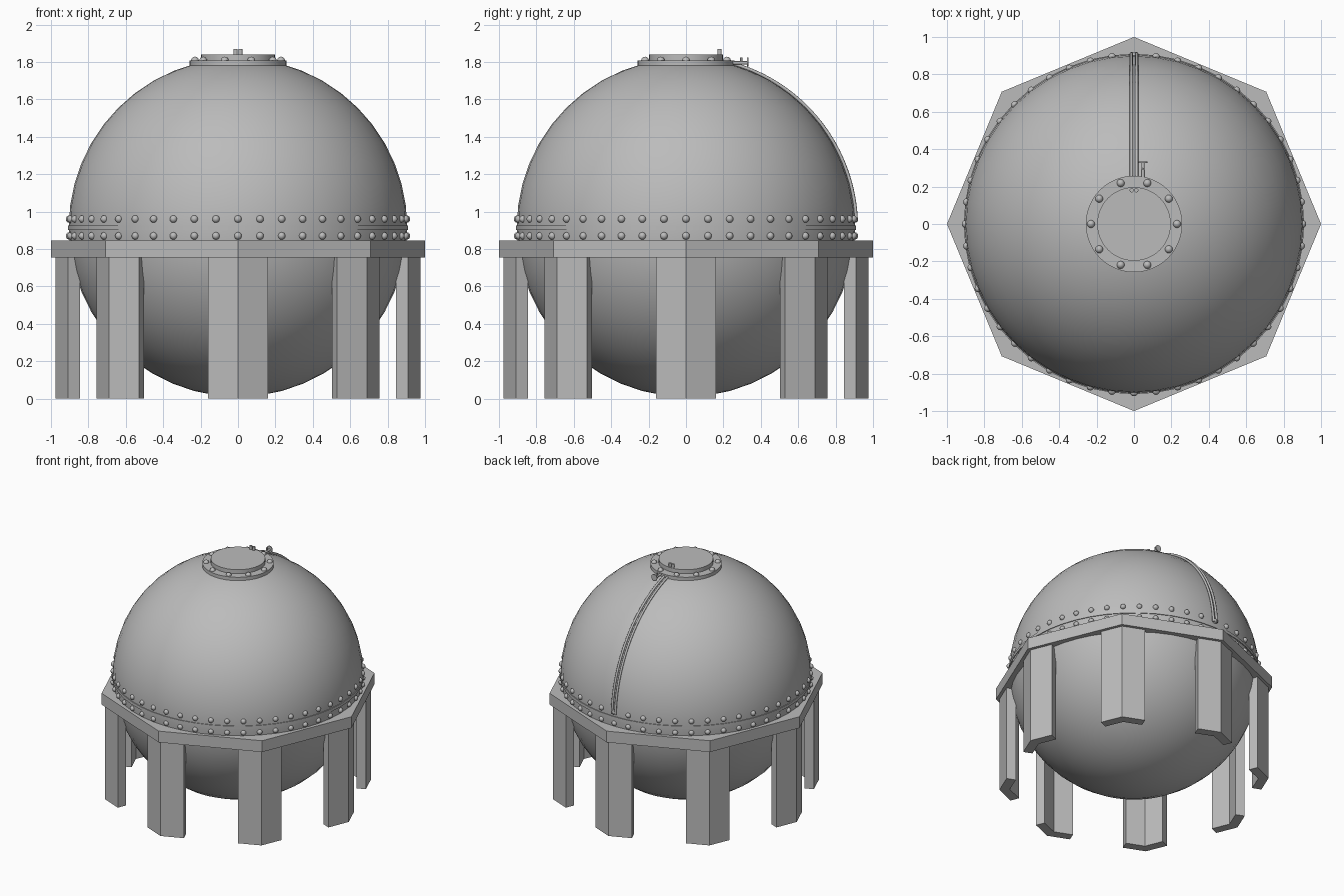
import bpy, bmesh, math
from mathutils import Matrix, Vector

if "Cube" in bpy.data.objects:
    bpy.data.objects.remove(bpy.data.objects["Cube"])

# One grey metal for the whole tank
grey = bpy.data.materials.new("grey_metal")
grey.use_nodes = True
grey.diffuse_color = (0.5, 0.5, 0.5, 1)
grey.node_tree.nodes["Principled BSDF"].inputs["Base Color"].default_value = (0.5, 0.5, 0.5, 1)

RADIUS, CENTRE = 0.905, 0.915


def finish(name, bm, smooth=True):
    bmesh.ops.recalc_face_normals(bm, faces=bm.faces)
    mesh = bpy.data.meshes.new(name)
    bm.to_mesh(mesh)
    bm.free()
    mesh.materials.append(grey)
    obj = bpy.data.objects.new(name, mesh)
    bpy.context.collection.objects.link(obj)
    if smooth:
        bpy.ops.object.select_all(action='DESELECT')
        obj.select_set(True)
        bpy.context.view_layer.objects.active = obj
        bpy.ops.object.shade_smooth_by_angle(angle=math.radians(35))
    return obj


def prism(bm, points, z0, z1):
    face = bm.faces.new([bm.verts.new((x, y, z0)) for x, y in points])
    ext = bmesh.ops.extrude_face_region(bm, geom=[face])
    top = [v for v in ext["geom"] if isinstance(v, bmesh.types.BMVert)]
    bmesh.ops.translate(bm, verts=top, vec=(0, 0, z1 - z0))


def cylinder(bm, start, end, radius, sides=16):
    a, b = Vector(start), Vector(end)
    turn = (b - a).to_track_quat('Z', 'Y').to_matrix().to_4x4()
    bmesh.ops.create_cone(bm, cap_ends=True, segments=sides, radius1=radius, radius2=radius,
                          depth=(b - a).length, matrix=Matrix.Translation((a + b) / 2) @ turn)


def rivet_ring(bm, count, ring_radius, z, size):
    for i in range(count):
        a = math.tau * i / count
        place = Matrix.Translation((ring_radius * math.cos(a), ring_radius * math.sin(a), z))
        bmesh.ops.create_uvsphere(bm, u_segments=12, v_segments=8, radius=size, matrix=place)


# Spherical tank
bm = bmesh.new()
bmesh.ops.create_uvsphere(bm, u_segments=48, v_segments=24, radius=RADIUS,
                          matrix=Matrix.Translation((0, 0, CENTRE)))
finish("tank_sphere", bm)

# Seam band and its two rows of rivets
bm = bmesh.new()
cylinder(bm, (0, 0, 0.902), (0, 0, 0.926), 0.91, 48)
finish("seam_band", bm)
bm = bmesh.new()
for z in (0.87, 0.96):
    rivet_ring(bm, 48, 0.901, z, 0.02)
finish("seam_rivets", bm)

# Octagonal support deck
bm = bmesh.new()
eighth = math.tau / 8
prism(bm, [(math.cos(i * eighth), math.sin(i * eighth)) for i in range(8)], 0.755, 0.845)
finish("support_deck", bm, False)

# Angled legs under each corner
profile = [(0.975, 0), (0.909, 0.16), (0.845, 0.133), (0.9, 0), (0.845, -0.133), (0.909, -0.16)]
for i in range(8):
    bm = bmesh.new()
    prism(bm, profile, 0, 0.755)
    bmesh.ops.rotate(bm, verts=bm.verts, matrix=Matrix.Rotation(i * eighth, 3, 'Z'))
    finish(f"support_leg_{i + 1}", bm, False)

# Top hatch: flange, lid and bolts
bm = bmesh.new()
cylinder(bm, (0, 0, 1.77), (0, 0, 1.808), 0.258, 48)
finish("hatch_flange", bm)
bm = bmesh.new()
cylinder(bm, (0, 0, 1.8), (0, 0, 1.84), 0.197, 48)
finish("hatch_lid", bm)
bm = bmesh.new()
rivet_ring(bm, 10, 0.23, 1.807, 0.021)
finish("hatch_bolts", bm)

# Two short vents on the lid
bm = bmesh.new()
for x in (-0.013, 0.013):
    cylinder(bm, (x, 0.18, 1.83), (x, 0.18, 1.868), 0.011)
finish("lid_vents", bm)

# Twin pipes following the back of the sphere
curve = bpy.data.curves.new("back_pipes", 'CURVE')
curve.dimensions = '3D'
curve.bevel_depth = 0.009
curve.bevel_resolution = 2
curve.use_fill_caps = True
for x in (-0.0145, 0.0145):
    line = curve.splines.new('POLY')
    line.points.add(32)
    for i, p in enumerate(line.points):
        a = math.radians(2 + 72 * i / 32)
        p.co = (x, 0.911 * math.cos(a), CENTRE + 0.911 * math.sin(a), 1)
curve.materials.append(grey)
pipes = bpy.data.objects.new("back_pipes", curve)
bpy.context.collection.objects.link(pipes)

# Small valve beside the pipes
bm = bmesh.new()
cylinder(bm, (0.048, 0.24, 1.795), (0.048, 0.33, 1.795), 0.009)
cylinder(bm, (0.048, 0.295, 1.795), (0.048, 0.295, 1.825), 0.006)
cylinder(bm, (0.048, 0.326, 1.8), (0.048, 0.333, 1.8), 0.025)
finish("outlet_valve", bm)
